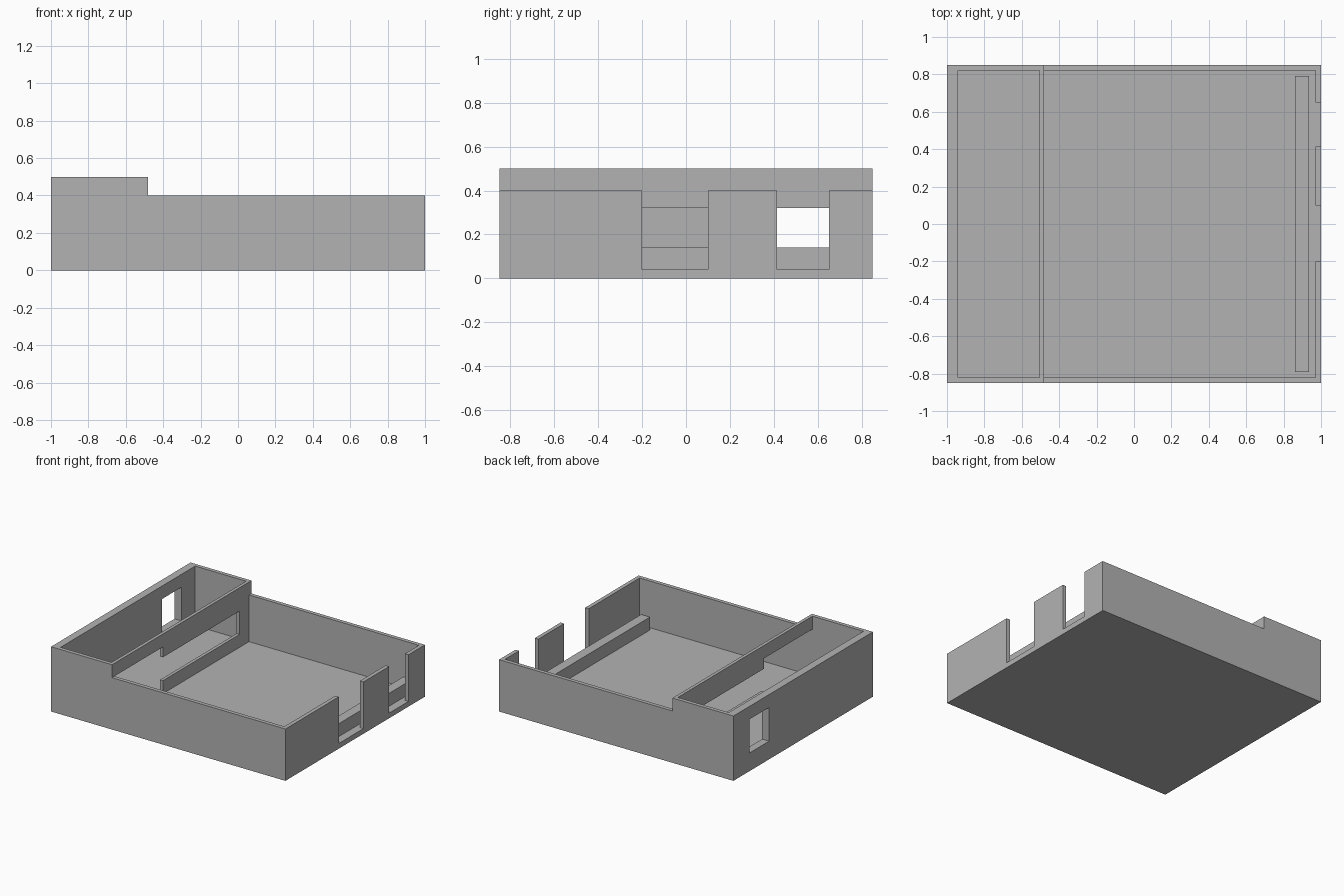
import bpy

default = bpy.data.objects.get("Cube")
if default:
    bpy.data.objects.remove(default, do_unlink=True)

grey = bpy.data.materials.new("plain grey")
grey.use_nodes = True
COLOUR = (0.45, 0.45, 0.45, 1)
grey.diffuse_color = COLOUR
grey.node_tree.nodes["Principled BSDF"].inputs["Base Color"].default_value = COLOUR

# Shared levels and wall faces
FLOOR, SILL, LOW, HIGH = 0.04, 0.14, 0.4, 0.5
SIDE = 0.82
ABOVE = 0.7


def box(name, xs, ys, zs):
    """Axis-aligned box between the given limits."""
    verts = [(x, y, z) for x in xs for y in ys for z in zs]
    faces = [(0, 1, 3, 2), (4, 6, 7, 5), (0, 4, 5, 1),
             (2, 3, 7, 6), (0, 2, 6, 4), (1, 5, 7, 3)]
    mesh = bpy.data.meshes.new(name)
    mesh.from_pydata(verts, [], faces)
    mesh.materials.append(grey)
    obj = bpy.data.objects.new(name, mesh)
    bpy.context.collection.objects.link(obj)
    return obj


def carve(target, name, xs, ys, zs):
    """Cut a box-shaped void out of the target."""
    cutter = box(name, xs, ys, zs)
    cutter.hide_render = True
    mod = target.modifiers.new(name, 'BOOLEAN')
    mod.operation = 'DIFFERENCE'
    mod.solver = 'EXACT'
    mod.object = cutter
    bpy.context.view_layer.objects.active = target
    bpy.ops.object.modifier_apply(modifier=name)
    bpy.data.objects.remove(cutter, do_unlink=True)


# Floor and walls, carved from one block
shell = box("building_shell", (-1, 1), (-0.85, 0.85), (0, HIGH))
carve(shell, "lower_roofline", (-0.48, 1.2), (-1, 1), (LOW, ABOVE))
carve(shell, "main_room", (-0.48, 0.97), (-SIDE, SIDE), (FLOOR, ABOVE))
carve(shell, "side_room", (-0.94, -0.505), (-SIDE, SIDE), (FLOOR, ABOVE))

# Openings in the partition: a doorway and a long serving hatch
carve(shell, "doorway", (-0.6, -0.4), (-SIDE, -0.23), (FLOOR, LOW))
carve(shell, "hatch", (-0.6, -0.4), (-0.4, 0.705), (SILL, 0.32))

# Window in the outer wall of the side room
carve(shell, "window", (-1.1, -0.8), (0.415, 0.655), (SILL, LOW))

# Open-topped gaps in the opposite wall
for i, ys in enumerate([(-0.2, 0.1), (0.415, 0.65)]):
    carve(shell, f"wall_gap_{i + 1}", (0.95, 1.1), ys, (FLOOR, ABOVE))

# Low counter behind the gaps
box("counter", (0.86, 0.935), (-0.79, 0.79), (FLOOR, SILL))
